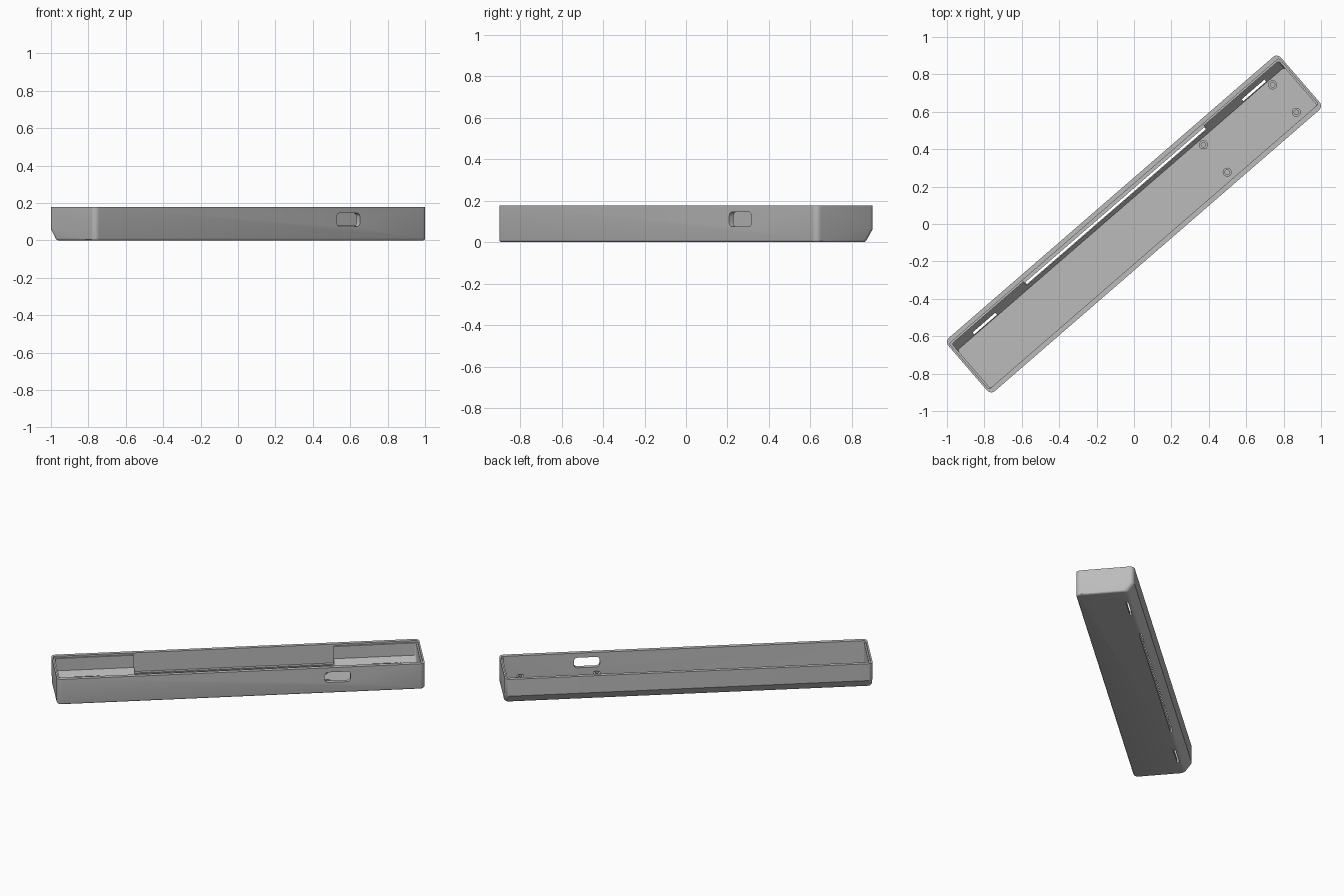
import bpy, bmesh, math
from mathutils import Vector

if "Cube" in bpy.data.objects:
    bpy.data.objects.remove(bpy.data.objects["Cube"])

ANGLE = math.radians(40.9)      # the tray lies diagonally
L, W, H = 2.353, 0.376, 0.178   # length, width, height
HL, HW = L / 2, W / 2

grey = bpy.data.materials.new("matte grey")
grey.diffuse_color = (0.5, 0.5, 0.5, 1)
grey.use_nodes = True
grey.node_tree.nodes["Principled BSDF"].inputs["Base Color"].default_value = grey.diffuse_color


def finish(bm, name):
    bmesh.ops.recalc_face_normals(bm, faces=bm.faces[:])
    me = bpy.data.meshes.new(name)
    bm.to_mesh(me)
    bm.free()
    ob = bpy.data.objects.new(name, me)
    bpy.context.collection.objects.link(ob)
    me.materials.append(grey)
    return ob


def extrude_profile(profile, half):
    """Cross-section in (width, height), run along the length."""
    bm = bmesh.new()
    face = bm.faces.new([bm.verts.new((-half, v, z)) for v, z in profile])
    ext = bmesh.ops.extrude_face_region(bm, geom=[face])["geom"]
    new = [g for g in ext if isinstance(g, bmesh.types.BMVert)]
    bmesh.ops.translate(bm, verts=new, vec=(2 * half, 0, 0))
    bmesh.ops.recalc_face_normals(bm, faces=bm.faces[:])
    return bm


def bevel(bm, test, radius, segments):
    edges = [e for e in bm.edges if test(*[v.co for v in e.verts])]
    bmesh.ops.bevel(bm, geom=edges, offset=radius, offset_type='OFFSET',
                    segments=segments, profile=0.5, affect='EDGES', clamp_overlap=True)


def box(name, u, v, z, radius=0, axis=1):
    """Box cutter, optionally rounded on the edges along one axis."""
    bm = extrude_profile([(v[0], z[0]), (v[1], z[0]), (v[1], z[1]), (v[0], z[1])],
                         (u[1] - u[0]) / 2)
    bmesh.ops.translate(bm, verts=bm.verts[:], vec=((u[0] + u[1]) / 2, 0, 0))
    if radius:
        bevel(bm, lambda a, b: abs((a - b).normalized()[axis]) > 0.9, radius, 6)
    return finish(bm, name)


def cut(target, cutter):
    mod = target.modifiers.new("cut", 'BOOLEAN')
    mod.operation, mod.solver, mod.object = 'DIFFERENCE', 'EXACT', cutter
    bpy.context.view_layer.objects.active = target
    bpy.ops.object.modifier_apply(modifier=mod.name)
    bpy.data.objects.remove(cutter)


def corner(a, b):
    return abs(a.x - b.x) < 1e-5 and abs(a.z - b.z) > 0.03


# Outer body: upright walls, slanted lower back side
bm = extrude_profile([(-HW, 0), (0.145, 0), (HW, 0.06), (HW, H), (-HW, H)], HL)
bevel(bm, corner, 0.03, 6)
bevel(bm, lambda a, b: a.z < 1e-4 and b.z < 1e-4, 0.012, 3)
tray = finish(bm, "tray")

# Hollow interior following the slanted back
bm = extrude_profile([(-0.161, 0.02), (0.108, 0.02), (0.153, 0.08),
                      (0.153, 0.3), (-0.161, 0.3)], HL - 0.021)
bevel(bm, corner, 0.012, 4)
cut(tray, finish(bm, "cavity_cutter"))

# Lid step around the rim
cut(tray, box("lid_step_cutter", (-HL + 0.011, HL - 0.011), (-0.161, 0.163),
              (0.166, 0.3), 0.012, 2))

# Long pocket in the back wall and the slot in its bottom
cut(tray, box("pocket_cutter", (-0.648, 0.628), (0.1, 0.166), (0.045, 0.166)))
cut(tray, box("long_slot_cutter", (-0.643, 0.623), (0.132, 0.145), (-0.1, 0.15)))

# Short end slots
for s in (-1, 1):
    u = sorted((s * 0.872, s * 1.032))
    cut(tray, box("short_slot_cutter", u, (0.113, 0.127), (-0.1, 0.06)))

# Rounded port opening in the front wall
cut(tray, box("port_cutter", (0.535, 0.70), (-0.3, -0.1), (0.075, 0.146), 0.022, 1))

# Hollow mounting posts
posts = []
for u in (0.558, 1.047):
    for v in (-0.117, 0.077):
        bm = bmesh.new()
        ring = [bm.verts.new((r, 0, z)) for r, z in
                ((0.024, 0.015), (0.024, 0.056), (0.012, 0.056), (0.012, 0.02), (0, 0.02))]
        edges = [bm.edges.new(p) for p in zip(ring, ring[1:])]
        bmesh.ops.spin(bm, geom=ring + edges, cent=(0, 0, 0), axis=(0, 0, 1),
                       angle=2 * math.pi, steps=28)
        bmesh.ops.remove_doubles(bm, verts=bm.verts[:], dist=1e-5)
        bmesh.ops.translate(bm, verts=bm.verts[:], vec=Vector((u, v, 0)))
        posts.append(finish(bm, "mounting_post"))

# Turn everything to the diagonal and smooth the rounded parts
bpy.ops.object.select_all(action='DESELECT')
for ob in [tray] + posts:
    ob.rotation_euler.z = ANGLE
    ob.select_set(True)
bpy.context.view_layer.objects.active = tray
bpy.ops.object.shade_smooth_by_angle(angle=math.radians(30))
